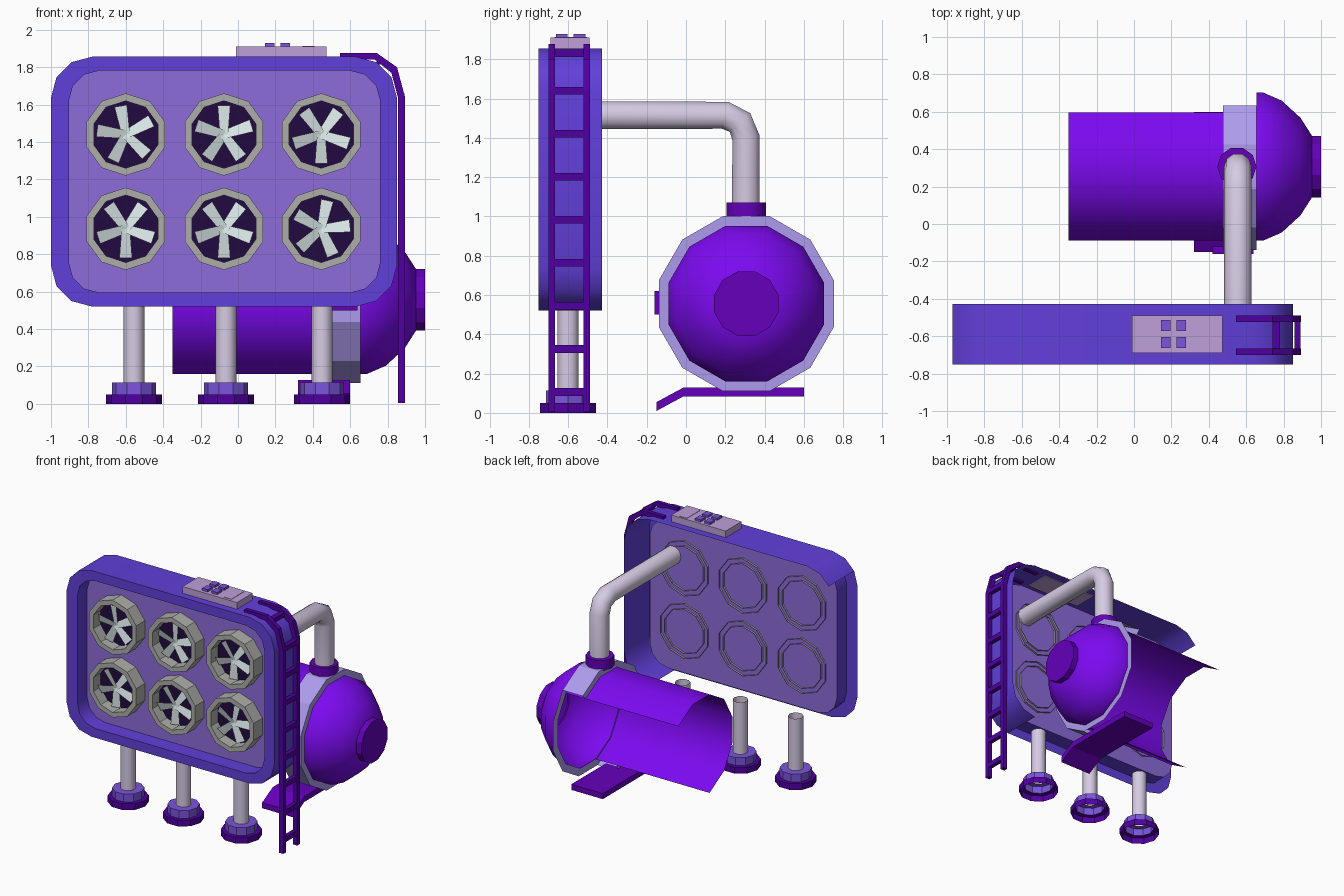
import bpy, bmesh
from math import sin, cos, radians, pi

if "Cube" in bpy.data.objects:
    bpy.data.objects.remove(bpy.data.objects["Cube"])

MATS = {}
def mat(name, r, g, b):
    m = bpy.data.materials.new(name)
    m.diffuse_color = (r, g, b, 1)
    m.use_nodes = True
    m.node_tree.nodes["Principled BSDF"].inputs["Base Color"].default_value = m.diffuse_color
    MATS[name] = m

for spec in [("frame", .12, .05, .70), ("plate", .27, .15, .70), ("tank", .20, .003, .87),
             ("dark_purple", .08, .0, .36), ("cap", .13, .0, .50), ("lilac", .42, .33, .85),
             ("pale", .68, .60, .78), ("box", .52, .35, .70), ("violet", .20, .09, .72),
             ("fan_dark", .015, .003, .05), ("blade", .70, .80, .80), ("ring", .42, .42, .40)]:
    mat(*spec)

def make(name, verts, faces, m, smooth=False):
    me = bpy.data.meshes.new(name)
    me.from_pydata(verts, [], faces)
    bm = bmesh.new()
    bm.from_mesh(me)
    bmesh.ops.recalc_face_normals(bm, faces=bm.faces)
    bm.to_mesh(me)
    bm.free()
    ob = bpy.data.objects.new(name, me)
    bpy.context.collection.objects.link(ob)
    me.materials.append(MATS[m])
    if smooth:
        bpy.ops.object.select_all(action='DESELECT')
        ob.select_set(True)
        bpy.context.view_layer.objects.active = ob
        bpy.ops.object.shade_smooth_by_angle(angle=radians(40))
    return ob

def lathe(name, profile, n, centre, axis, m, phase=0, sides=None, smooth=False, cap=False):
    """Revolve (distance, radius) pairs; sides limits how many facets are built."""
    verts, faces = [], []
    cx, cy, cz = centre
    for t, r in profile:
        for i in range(n):
            a = radians(phase) + 2 * pi * i / n
            c, s = r * cos(a), r * sin(a)
            d = {'x': (t, c, s), 'y': (c, t, s), 'z': (c, s, t)}[axis]
            verts.append((cx + d[0], cy + d[1], cz + d[2]))
    for k in range(len(profile) - 1):
        for i in range(sides or n):
            j = (i + 1) % n
            faces.append((k*n + i, k*n + j, (k+1)*n + j, (k+1)*n + i))
    if cap:
        k = (len(profile) - 1) * n
        faces.append(tuple(range(k, k + n)))
    return make(name, verts, faces, m, smooth)

def prism(name, outline, lo, hi, axis, m):
    """Extrude a 2D outline along x or y."""
    n = len(outline)
    put = (lambda p, d: (p[0], d, p[1])) if axis == 'y' else (lambda p, d: (d, p[0], p[1]))
    verts = [put(p, lo) for p in outline] + [put(p, hi) for p in outline]
    faces = [tuple(range(n)), tuple(range(n, 2 * n))]
    faces += [(i, (i+1) % n, n + (i+1) % n, n + i) for i in range(n)]
    return make(name, verts, faces, m)

def box(name, x0, x1, y0, y1, z0, z1, m):
    return prism(name, [(x0, z0), (x1, z0), (x1, z1), (x0, z1)], y0, y1, 'y', m)

def rounded(cx, cz, hw, hh, r, seg=3):
    """Rounded rectangle, clockwise from the left side's upper end."""
    pts = []
    for sx, sz, a0 in [(-1, 1, 180), (1, 1, 90), (1, -1, 0), (-1, -1, -90)]:
        for k in range(seg + 1):
            a = radians(a0 - 90 * k / seg)
            pts.append((cx + sx*(hw - r) + r*cos(a), cz + sz*(hh - r) + r*sin(a)))
    return pts

# Panel frame: front bezel, recess wall, outer hood (open on left, bottom and back)
FRONT, BACK, PLATE = -.75, -.427, -.625
outer = rounded(-.075, 1.188, .925, .668, .22)
inner = rounded(-.072, 1.188, .832, .593, .16)
n = len(outer)
verts = [(x, FRONT, z) for x, z in outer] + [(x, FRONT, z) for x, z in inner]
verts += [(x, PLATE, z) for x, z in inner] + [(x, BACK, z) for x, z in outer]
faces = []
for i in range(n):
    j = (i + 1) % n
    faces += [(i, j, n + j, n + i), (n + i, n + j, 2*n + j, 2*n + i)]
    if 1 <= i < 11:
        faces.append((i, j, 3*n + j, 3*n + i))
make("panel_frame", verts, faces, "frame", True)
make("panel_plate", [(x, PLATE, z) for x, z in inner], [tuple(range(n))], "plate")

# Six fans
spins = iter([100, 90, 54, 126, 54, 78])
for z in (1.44, .936):
    for x in (-.6, -.075, .445):
        c = (x, 0, z)
        lathe("fan_ring", [(-.61, .22), (-.735, .22), (-.735, .18), (-.61, .18)], 10, c, 'y', "ring", 18)
        lathe("fan_backing", [(-.64, .18), (-.645, .18)], 10, c, 'y', "fan_dark", 18, cap=True)
        start = next(spins)
        verts, faces = [], []
        for k in range(5):
            a = radians(start + 72 * k)
            for r, w in [(.0, -.022), (.155, -.034), (.155, .034), (.0, .022)]:
                y = -.69 + w * .3
                verts.append((x + r*cos(a) - w*sin(a), y, z + r*sin(a) + w*cos(a)))
            faces.append(tuple(range(4*k, 4*k + 4)))
        make("fan_blades", verts, faces, "blade")

# Legs with stepped feet
for x in (-.556, -.064, .45):
    c = (x, -.6, 0)
    lathe("leg", [(.1, .056), (.53, .056)], 10, c, 'z', "pale", smooth=True)
    lathe("foot_base", [(0, .15), (.05, .15), (.05, .11)], 10, c, 'z', "dark_purple")
    lathe("foot_collar", [(.05, .118), (.113, .118), (.113, .05)], 10, c, 'z', "violet")

# Tank: shell and band are open at the back, dome is complete
TC = (0, .307, .556)
lathe("tank_shell", [(-.35, .41), (.655, .41)], 12, TC, 'x', "tank", 45, sides=7, smooth=True)
lathe("tank_band", [(.475, .41), (.475, .461), (.655, .461)], 12, TC, 'x', "lilac", 45, sides=7)
lathe("tank_band_face", [(.655, .461), (.655, .40)], 12, TC, 'x', "lilac", 45)
lathe("tank_dome", [(.655, .41), (.69, .41), (.79, .365), (.89, .27), (.955, .165)],
      12, TC, 'x', "tank", 15, smooth=True, cap=True)
lathe("tank_end_cap", [(.94, .17), (1.0, .17)], 12, TC, 'x', "cap", 15, cap=True)
box("tank_bracket", .42, .64, -.16, -.12, .5, .62, "cap")

# Tank stand: flat strip with a bent front toe
prism("tank_stand", [(-.15, .01), (-.15, .055), (-.015, .128), (.6, .128), (.6, .083), (-.015, .083)],
      .32, .60, 'x', "cap")

# Pipe with elbow, and its collar on the tank
cu = bpy.data.curves.new("pipe", 'CURVE')
cu.dimensions = '3D'
cu.bevel_depth = .074
cu.bevel_resolution = 3
path = [(-.625, 1.515), (.2, 1.515), (.275, 1.478), (.305, 1.40), (.305, 1.0)]
sp = cu.splines.new('POLY')
sp.points.add(len(path) - 1)
for p, (y, z) in zip(sp.points, path):
    p.co = (.555, y, z, 1)
cu.materials.append(MATS["pale"])
bpy.context.collection.objects.link(bpy.data.objects.new("pipe", cu))
lathe("pipe_collar", [(.99, .105), (1.07, .105), (1.07, .06)], 10, (.55, .307, 0), 'z', "cap", smooth=True)

# Ladder hooked over the panel top
rail = [(.545, 1.877), (.74, 1.877), (.85, 1.80), (.893, 1.64), (.893, .005),
        (.856, .005), (.856, 1.635), (.82, 1.77), (.73, 1.842), (.545, 1.842)]
for y in (-.70, -.523):
    prism("ladder_rail", rail, y, y + .034, 'y', "dark_purple")
for k in range(8):
    z = .107 + .219 * k
    box("ladder_rung", .858, .891, -.67, -.52, z - .02, z + .02, "dark_purple")
box("ladder_top_rung", .74, .78, -.67, -.52, 1.815, 1.85, "dark_purple")

# Control box with buttons on top of the panel
box("control_box", -.01, .473, -.69, -.49, 1.85, 1.91, "box")
for x in (.145, .228):
    for y in (-.663, -.572):
        box("button", x, x + .05, y, y + .06, 1.905, 1.928, "violet")
box("control_slider", .345, .41, -.67, -.505, 1.905, 1.913, "box")
